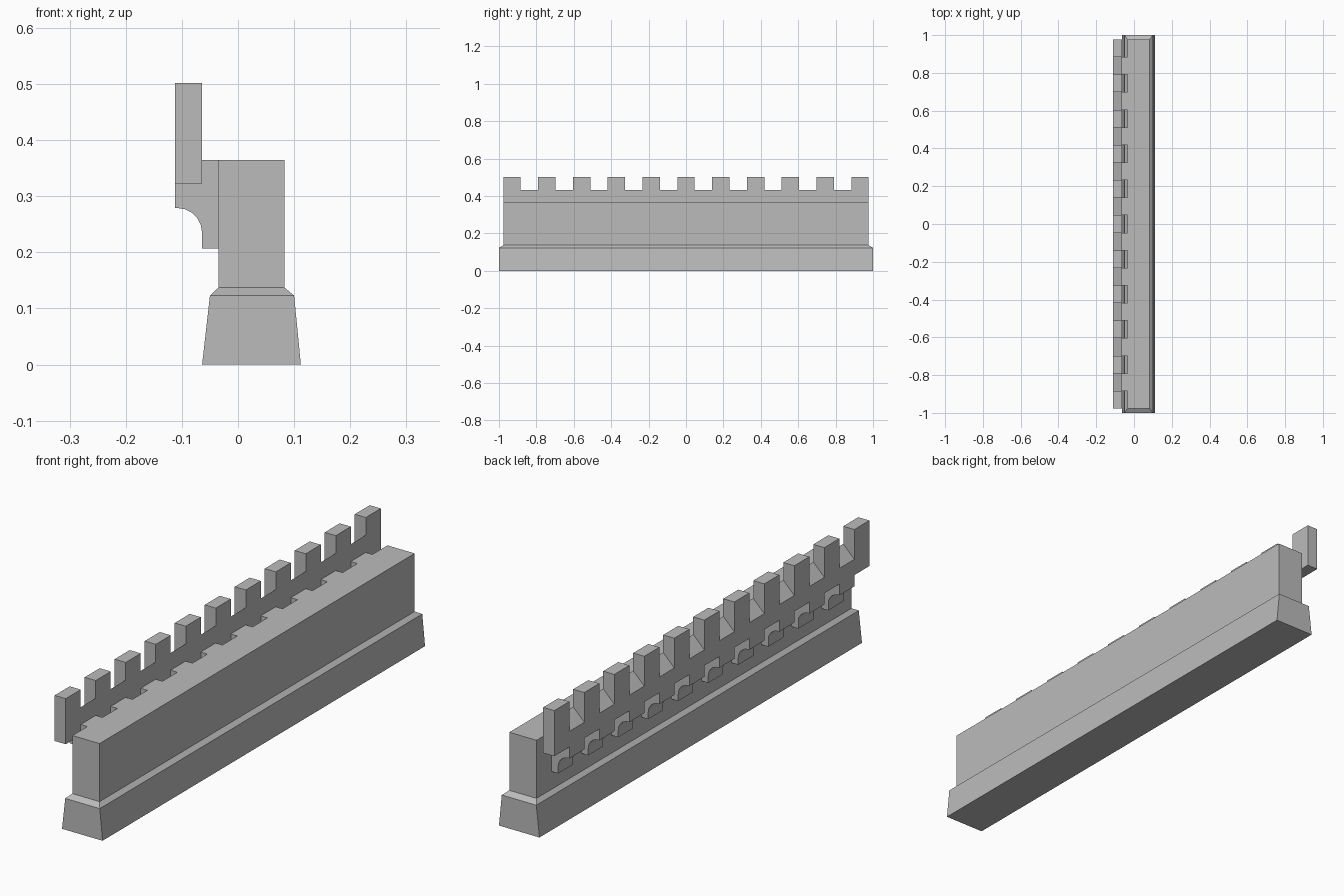
import bpy, bmesh, math

cube = bpy.data.objects.get("Cube")
if cube:
    bpy.data.objects.remove(cube, do_unlink=True)

stone = bpy.data.materials.new("grey_stone")
stone.use_nodes = True
stone.diffuse_color = (0.5, 0.5, 0.5, 1)
stone.node_tree.nodes["Principled BSDF"].inputs["Base Color"].default_value = (0.5, 0.5, 0.5, 1)

HALF = 0.977                 # half length of wall and parapet
BAYS = 21                    # alternating merlons and crenels
STEP = 2 * HALF / BAYS
OUTER, INNER, WALL = -0.112, -0.064, -0.035   # x of parapet faces and wall face


def finish(name, bm):
    bmesh.ops.recalc_face_normals(bm, faces=bm.faces)
    mesh = bpy.data.meshes.new(name)
    bm.to_mesh(mesh)
    bm.free()
    mesh.materials.append(stone)
    obj = bpy.data.objects.new(name, mesh)
    bpy.context.collection.objects.link(obj)
    return obj


def extrude_profile(name, profile, spans):
    """Extrude an (x, z) profile along y over each (start, end) span."""
    bm = bmesh.new()
    for start, end in spans:
        face = bm.faces.new([bm.verts.new((x, start, z)) for x, z in profile])
        ext = bmesh.ops.extrude_face_region(bm, geom=[face])["geom"]
        for v in ext:
            if isinstance(v, bmesh.types.BMVert):
                v.co.y = end
    return finish(name, bm)


def bay_spans(first):
    edges = [-HALF + i * STEP for i in range(BAYS + 1)]
    return [(edges[i], edges[i + 1]) for i in range(first, BAYS, 2)]


# Battered plinth with a chamfered top
bm = bmesh.new()
rings = []
for x0, x1, y, z in ((INNER, 0.112, 1, 0), (-0.05, 0.1, 1, 0.123), (WALL, 0.083, HALF, 0.137)):
    rings.append([bm.verts.new(c) for c in
                  ((x0, -y, z), (x1, -y, z), (x1, y, z), (x0, y, z))])
for low, high in zip(rings, rings[1:]):
    for i in range(4):
        j = (i + 1) % 4
        bm.faces.new((low[i], low[j], high[j], high[i]))
bm.faces.new(rings[0])
bm.faces.new(rings[-1])
finish("plinth", bm)

# Main wall
extrude_profile("wall", [(WALL, 0.137), (0.083, 0.137), (0.083, 0.365), (WALL, 0.365)],
                [(-HALF, HALF)])

# Parapet band, its sill sloping outward, and the merlons standing on it
extrude_profile("parapet", [(OUTER, 0.323), (INNER, 0.323), (INNER, 0.433), (OUTER, 0.385)],
                [(-HALF, HALF)])
extrude_profile("merlons", [(OUTER, 0.385), (INNER, 0.433), (INNER, 0.502), (OUTER, 0.502)],
                bay_spans(0))

# Corbels under the crenels, with a hollow quarter-round underside
radius = 0.044
arc = [(INNER - radius + radius * math.cos(a), 0.235 + radius * math.sin(a))
       for a in (math.pi / 2 * i / 5 for i in range(6))]
corbel = [(WALL, 0.365), (WALL, 0.207), (INNER, 0.207)] + arc + [
    (OUTER, 0.279), (OUTER, 0.323), (INNER, 0.323), (INNER, 0.365)]
extrude_profile("corbels", corbel, bay_spans(1))
